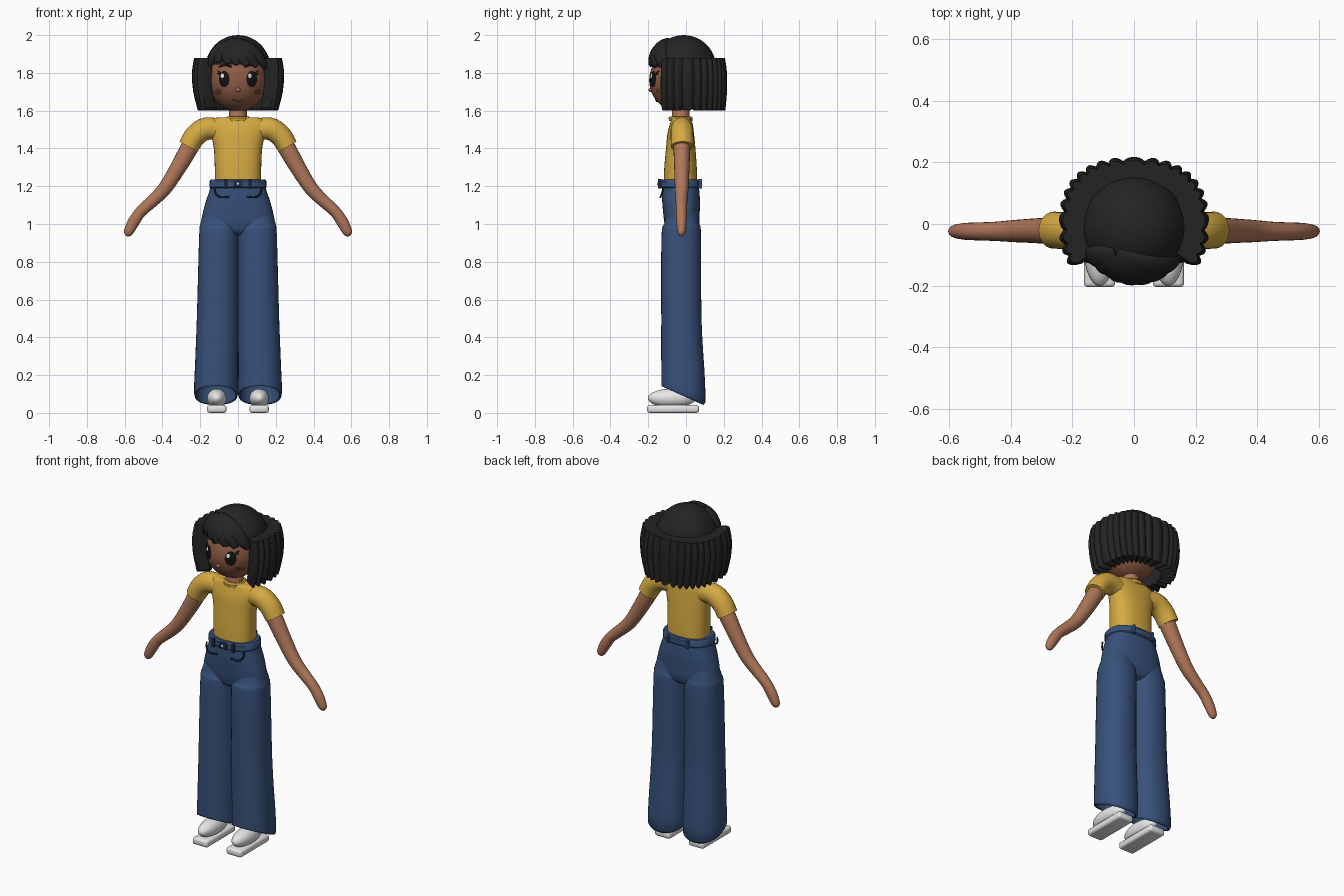
import bpy, bmesh, math
from mathutils import Vector

if "Cube" in bpy.data.objects:
    bpy.data.objects.remove(bpy.data.objects["Cube"])


def material(name, r, g, b):
    lin = [((c / 255 + 0.055) / 1.055) ** 2.4 for c in (r, g, b)]
    m = bpy.data.materials.new(name)
    m.diffuse_color = (*lin, 1)
    m.use_nodes = True
    m.node_tree.nodes["Principled BSDF"].inputs["Base Color"].default_value = m.diffuse_color
    return m


SKIN = material("skin", 176, 119, 90)
FACE = material("face_skin", 142, 92, 68)
BLUSH = material("blush", 112, 62, 48)
HAIR = material("black_hair", 36, 36, 36)
SHIRT = material("yellow_cotton", 214, 170, 66)
DENIM = material("blue_denim", 55, 81, 122)
NAVY = material("dark_seam", 32, 46, 72)
WHITE = material("white", 230, 230, 230)
BLACK = material("eye_black", 20, 18, 18)


def finish(name, bm, mat):
    bmesh.ops.recalc_face_normals(bm, faces=bm.faces[:])
    me = bpy.data.meshes.new(name)
    bm.to_mesh(me)
    bm.free()
    me.materials.append(mat)
    ob = bpy.data.objects.new(name, me)
    bpy.context.collection.objects.link(ob)
    return ob


def smooth(rows, k=4):
    """Catmull-Rom interpolation of rows of numbers."""
    out, n = [], len(rows)
    for i in range(n - 1):
        quad = zip(rows[max(i - 1, 0)], rows[i], rows[i + 1], rows[min(i + 2, n - 1)])
        quad = list(quad)
        for j in range(k):
            t = j / k
            out.append([0.5 * (2 * b + (c - a) * t + (2 * a - 5 * b + 4 * c - d) * t * t
                               + (3 * b - a - 3 * c + d) * t ** 3) for a, b, c, d in quad])
    return out + [list(rows[-1])]


def loft(name, rings, mat, caps=(True, True)):
    bm = bmesh.new()
    vs = [[bm.verts.new(p) for p in r] for r in rings]
    n = len(vs[0])
    for a, b in zip(vs, vs[1:]):
        for i in range(n):
            bm.faces.new((a[i], a[(i + 1) % n], b[(i + 1) % n], b[i]))
    if caps[0]:
        bm.faces.new(vs[0])
    if caps[1]:
        bm.faces.new(vs[-1])
    return finish(name, bm, mat)


def spow(v, p):
    return math.copysign(abs(v) ** (2 / p), v)


def ring(cx, z, rx, y0, y1, p=2.0, n=36):
    return [(cx + rx * spow(math.cos(a), p), (y0 + y1) / 2 + (y1 - y0) / 2 * spow(math.sin(a), p), z)
            for a in (2 * math.pi * i / n for i in range(n))]


def tube(name, rows, mat, normal=lambda p: Vector((0, 1, 0)), n=16):
    """Rows are x, y, z, width, thickness."""
    pts = [Vector(r[:3]) for r in rows]
    rings = []
    for i, p in enumerate(pts):
        t = (pts[min(i + 1, len(pts) - 1)] - pts[max(i - 1, 0)]).normalized()
        side = t.cross(normal(p)).normalized()
        up = side.cross(t)
        rings.append([p + side * rows[i][3] * math.cos(a) + up * rows[i][4] * math.sin(a)
                      for a in (2 * math.pi * j / n for j in range(n))])
    return loft(name, rings, mat)


def ellipsoid(name, c, r, mat, above=None, seg=40, rows=24):
    bm = bmesh.new()
    bmesh.ops.create_uvsphere(bm, u_segments=seg, v_segments=rows, radius=1)
    for v in bm.verts:
        v.co = Vector([c[i] + r[i] * v.co[i] for i in range(3)])
    if above is not None:
        bmesh.ops.bisect_plane(bm, geom=bm.verts[:] + bm.edges[:] + bm.faces[:],
                               plane_co=(0, 0, above), plane_no=(0, 0, 1), clear_inner=True)
    return finish(name, bm, mat)


def box(name, c, s, mat, bevel=0.0):
    bm = bmesh.new()
    bmesh.ops.create_cube(bm, size=1)
    for v in bm.verts:
        v.co = Vector([c[i] + s[i] * v.co[i] for i in range(3)])
    if bevel:
        bmesh.ops.bevel(bm, geom=bm.edges[:], offset=bevel, segments=3, affect='EDGES', profile=0.5)
    return finish(name, bm, mat)


# Head and neck
HC, HR = (0, -0.035, 1.76), (0.155, 0.16, 0.165)
ellipsoid("head", HC, HR, FACE)
loft("neck", [ring(0, z, r, -0.028 - r, -0.028 + r) for z, r in ((1.5, 0.055), (1.56, 0.047), (1.64, 0.046))], SKIN)


def face_point(x, z, off=0.002):
    k = max(0.0, 1 - (x / HR[0]) ** 2 - ((z - HC[2]) / HR[2]) ** 2)
    return (x, HC[1] - HR[1] * math.sqrt(k) - off, z)


def decal(name, cx, cz, rx, rz, mat, off):
    bm = bmesh.new()
    n = 24
    mid = bm.verts.new(face_point(cx, cz, off))
    rs = [[bm.verts.new(face_point(cx + rx * f * math.cos(2 * math.pi * i / n),
                                   cz + rz * f * math.sin(2 * math.pi * i / n), off))
           for i in range(n)] for f in (0.5, 1)]
    for i in range(n):
        j = (i + 1) % n
        bm.faces.new((mid, rs[0][i], rs[0][j]))
        bm.faces.new((rs[0][i], rs[1][i], rs[1][j], rs[0][j]))
    return finish(name, bm, mat)


def face_line(name, xz, mat, r=0.004):
    rows = [[*face_point(x, z), r, r] for x, z in smooth(xz)]
    return tube(name, rows, mat, n=8)


# Face details
ellipsoid("nose", face_point(0, 1.71, 0), (0.013, 0.011, 0.011), SKIN, seg=16, rows=10)
face_line("mouth", [(-0.03, 1.66), (0, 1.648), (0.03, 1.66)], BLUSH, 0.003)
for s, side in ((-1, "right"), (1, "left")):
    decal(side + "_eye", s * 0.073, 1.767, 0.028, 0.043, BLACK, 0.003)
    decal(side + "_eye_glint", s * 0.073 - 0.01, 1.785, 0.009, 0.012, WHITE, 0.005)
    decal(side + "_cheek", s * 0.105, 1.70, 0.02, 0.017, BLUSH, 0.002)
    face_line(side + "_brow", [(s * 0.035, 1.832), (s * 0.068, 1.842), (s * 0.1, 1.832)], HAIR, 0.005)
    for k in range(2):
        face_line(side + "_lash", [(s * 0.093, 1.79 + 0.01 * k), (s * 0.108, 1.797 + 0.014 * k)], BLACK, 0.003)

# Hair dome
ellipsoid("hair_dome", (0, -0.012, 1.825), (0.172, 0.172, 0.175), HAIR, above=1.845)

# Scalloped bob wrapping the sides and back
LOBES, STEP, A0 = 23, 6, math.radians(54)
rings = []
for z, fx, fy in smooth([(1.88, 0.94, 0.95), (1.8, 0.99, 1.0), (1.7, 0.96, 1.0), (1.6, 0.86, 0.96)], 3):
    outer, inner = [], []
    for i in range(LOBES * STEP + 1):
        a = A0 + (2 * math.pi - 2 * A0) * i / (LOBES * STEP)
        x, y = 0.247 * spow(math.sin(a), 2.5) * fx, -0.217 * spow(math.cos(a), 2.5) * fy
        bump = 1 - abs(math.sin(math.pi * i / STEP))
        zz = z + (0.018 * bump if z < 1.61 else 0)
        outer.append((x * (1 - 0.06 * bump), y * (1 - 0.06 * bump), zz))
        inner.append((x * 0.67, y * 0.67, zz))
    rings.append(outer + inner[::-1])
bob = loft("hair_bob", rings, HAIR, caps=(False, False))
bm = bmesh.new()
bm.from_mesh(bob.data)
bm.verts.ensure_lookup_table()
n, h = len(rings[0]), LOBES * STEP + 1
for base in (0, n * (len(rings) - 1)):
    for i in range(h - 1):
        bm.faces.new([bm.verts[base + k] for k in (i, i + 1, n - 2 - i, n - 1 - i)])
bmesh.ops.recalc_face_normals(bm, faces=bm.faces[:])
bm.to_mesh(bob.data)
bm.free()

# Swept fringe locks from one parting
BC, BR = Vector((0, -0.03, 1.82)), (0.168, 0.162, 0.162)
root = Vector((-0.06, -0.10, 1.97))
for x, z in ((-0.15, 1.835), (-0.11, 1.855), (-0.05, 1.85), (0.0, 1.845), (0.05, 1.84), (0.1, 1.835), (0.145, 1.825)):
    k = max(0.0, 1 - (x / BR[0]) ** 2 - ((z - BC.z) / BR[2]) ** 2)
    tip = Vector((x, BC.y - BR[1] * math.sqrt(k), z))
    rows = []
    for i in range(13):
        t = i / 12
        d = root.lerp(tip, t) - BC
        u = Vector([d[j] / BR[j] for j in range(3)]).normalized()
        w = 0.012 + 0.03 * math.sin(math.pi * (0.15 + 0.8 * t))
        rows.append([*(BC[j] + u[j] * BR[j] for j in range(3)), w, 0.006 + 0.018 * math.sin(math.pi * (0.2 + 0.75 * t))])
    tube("fringe_lock", rows, HAIR, lambda p: p - BC, 12)

# Shirt body and collar
body = [(1.215, 0.122, -0.118, 0.06), (1.3, 0.123, -0.115, 0.057), (1.4, 0.128, -0.106, 0.05),
        (1.48, 0.145, -0.098, 0.042), (1.53, 0.155, -0.085, 0.035), (1.56, 0.125, -0.075, 0.022), (1.565, 0.06, -0.07, 0.015)]
loft("shirt_body", [ring(0, z, rx, a, b, 2.4) for z, rx, a, b in smooth(body)], SHIRT)
loft("collar", [ring(0, z, r, -0.028 - r, -0.028 + r) for z, r in ((1.545, 0.062), (1.562, 0.064), (1.57, 0.056))], SHIRT)

# Sleeves and arms
sleeve = [(0.08, -0.022, 1.495, 0.055, 0.05), (0.165, -0.022, 1.505, 0.06, 0.058),
          (0.225, -0.021, 1.468, 0.058, 0.06), (0.262, -0.02, 1.41, 0.055, 0.06)]
arm = [(0.22, -0.022, 1.47, 0.045, 0.045), (0.262, -0.022, 1.395, 0.047, 0.044), (0.325, -0.022, 1.285, 0.042, 0.04),
       (0.39, -0.023, 1.185, 0.037, 0.036), (0.455, -0.024, 1.12, 0.033, 0.031), (0.515, -0.024, 1.065, 0.03, 0.029),
       (0.553, -0.024, 1.01, 0.031, 0.027), (0.578, -0.024, 0.962, 0.026, 0.022),
       (0.585, -0.024, 0.945, 0.019, 0.016), (0.589, -0.024, 0.936, 0.006, 0.006)]
for s, side in ((-1, "right"), (1, "left")):
    tube(side + "_sleeve", [[s * r[0], *r[1:]] for r in smooth(sleeve)], SHIRT, n=24)
    tube(side + "_arm", [[s * r[0], *r[1:]] for r in smooth(arm, 3)], SKIN, n=20)

# Trouser hips and waistband
hips = [(1.23, 0.14, -0.125, 0.066), (1.18, 0.15, -0.127, 0.07), (1.12, 0.17, -0.126, 0.074), (1.05, 0.188, -0.12, 0.072),
        (1.0, 0.194, -0.113, 0.07), (0.96, 0.17, -0.1, 0.058), (0.94, 0.1, -0.07, 0.03)]
loft("trouser_hips", [ring(0, z, rx, a, b, 2.5) for z, rx, a, b in smooth(hips)], DENIM)
band = [(1.19, 0.146, -0.132, 0.072), (1.197, 0.152, -0.141, 0.079), (1.228, 0.15, -0.141, 0.079), (1.236, 0.144, -0.132, 0.072)]
loft("waistband", [ring(0, z, rx, a, b, 2.3) for z, rx, a, b in band], DENIM)
for x in (-0.065, 0.065):
    box("front_belt_loop", (x, -0.139, 1.213), (0.014, 0.02, 0.05), NAVY, 0.003)
    box("back_belt_loop", (x, 0.075, 1.213), (0.014, 0.02, 0.05), DENIM, 0.003)
box("buckle", (0, -0.142, 1.213), (0.05, 0.012, 0.036), NAVY, 0.003)
ellipsoid("button", (0, -0.149, 1.213), (0.008, 0.005, 0.008), WHITE, seg=12, rows=8)

# Trouser legs with slanted hems, pockets and shoes
leg = [(1.06, 0.095, 0.085, -0.1, 0.058), (1.0, 0.1, 0.099, -0.116, 0.071), (0.93, 0.103, 0.103, -0.13, 0.08),
       (0.5, 0.109, 0.109, -0.131, 0.082), (0.22, 0.115, 0.114, -0.131, 0.098)]
for s, side in ((-1, "right"), (1, "left")):
    rings = [ring(s * c, z, rx, a, b, 2.25) for z, c, rx, a, b in smooth(leg)]
    for drop in (0.5, 0.9, 1.0):
        rx, b = (0.116, 0.102) if drop < 1 else (0.113, 0.092)
        rings.append([(x, y, 0.22 + ((0.142 - 0.45 * (y + 0.131)) - 0.22) * drop)
                      for x, y, z in ring(s * 0.116, 0, rx, -0.131, b, 2.25)])
    ob = loft(side + "_trouser_leg", rings, DENIM, caps=(True, False))
    mod = ob.modifiers.new("cloth", 'SOLIDIFY')
    mod.thickness, mod.offset = 0.01, -1
    pocket = [(s * 0.125, -0.118, 1.195), (s * 0.118, -0.128, 1.16), (s * 0.09, -0.135, 1.142), (s * 0.045, -0.134, 1.145)]
    tube(side + "_pocket_seam", [[*p, 0.005, 0.005] for p in smooth(pocket)], NAVY, n=8)
    ellipsoid(side + "_shoe_upper", (s * 0.112, -0.075, 0.078), (0.052, 0.127, 0.05), WHITE, seg=28, rows=16)
    box(side + "_shoe_sole", (s * 0.112, -0.068, 0.021), (0.102, 0.275, 0.042), WHITE, 0.014)

# Soft shading with crisp edges
for ob in bpy.context.scene.objects:
    ob.select_set(True)
    bpy.context.view_layer.objects.active = ob
bpy.ops.object.shade_smooth_by_angle(angle=math.radians(40))
